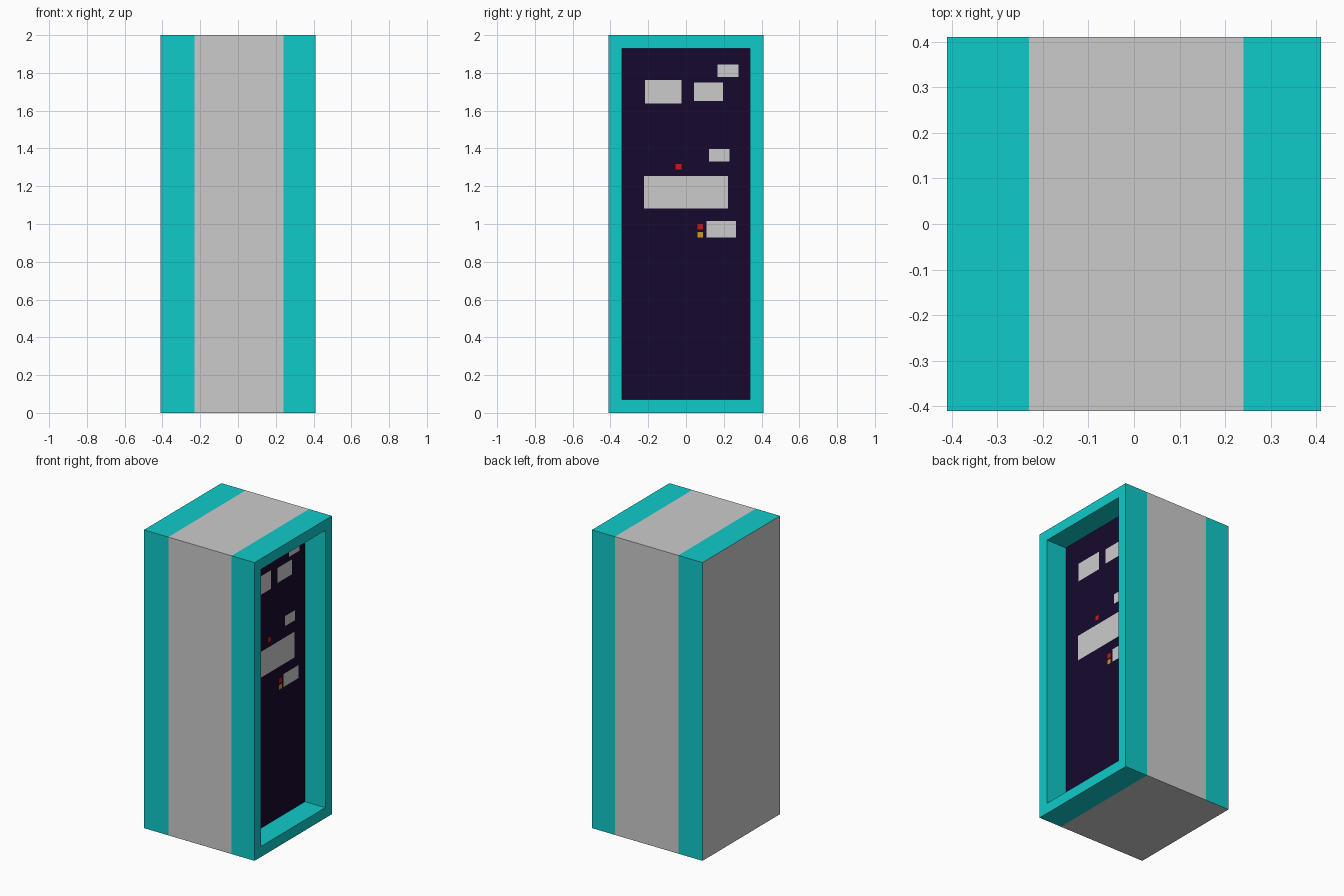
import bpy, bmesh
from mathutils import Vector

if "Cube" in bpy.data.objects:
    bpy.data.objects.remove(bpy.data.objects["Cube"])

W, H = 0.82, 2.0            # cabinet width/depth and height
BORDER, RECESS = 0.10, 0.15  # frame width and recess depth
BACK_X, FRONT_X = -0.23, 0.24  # limits of the grey middle band


def material(name, rgb):
    m = bpy.data.materials.new(name)
    m.diffuse_color = (*rgb, 1)
    m.use_nodes = True
    m.node_tree.nodes["Principled BSDF"].inputs["Base Color"].default_value = m.diffuse_color
    return m


teal = material("teal", (0.005, 0.59, 0.59))
dark = material("dark_panel", (0.008, 0.003, 0.028))
red = material("red", (0.6, 0.008, 0.008))
amber = material("amber", (0.6, 0.35, 0.004))


def add_object(name, bm, mats):
    me = bpy.data.meshes.new(name)
    for m in mats:
        me.materials.append(m)
    bm.to_mesh(me)
    bm.free()
    ob = bpy.data.objects.new(name, me)
    bpy.context.collection.objects.link(ob)
    return ob


# Cabinet: box split into three colour bands, with a recessed +x side
bm = bmesh.new()
bmesh.ops.create_cube(bm, size=1)
bmesh.ops.scale(bm, vec=(W, W, H), verts=bm.verts)
bmesh.ops.translate(bm, vec=(0, 0, H / 2), verts=bm.verts)
for x in (BACK_X, FRONT_X):
    bmesh.ops.bisect_plane(bm, geom=bm.verts[:] + bm.edges[:] + bm.faces[:],
                           plane_co=(x, 0, 0), plane_no=(1, 0, 0))
bm.normal_update()
opening = max(bm.faces, key=lambda f: f.normal.x)
bmesh.ops.inset_region(bm, faces=[opening], thickness=BORDER)
walls = bmesh.ops.extrude_face_region(bm, geom=[opening])
inner = next(g for g in walls["geom"] if isinstance(g, bmesh.types.BMFace))
bmesh.ops.translate(bm, vec=(-RECESS, 0, 0), verts=inner.verts)
if opening.is_valid:
    bmesh.ops.delete(bm, geom=[opening], context="FACES_ONLY")
bmesh.ops.recalc_face_normals(bm, faces=bm.faces)
bm.normal_update()
for f in bm.faces:
    cx = f.calc_center_median().x
    if f is inner:
        f.material_index = 2
    elif cx > FRONT_X or (cx < BACK_X and f.normal.x > -0.5 and f.normal.z > -0.5):
        f.material_index = 1
add_object("cabinet", bm, [None, teal, dark])


# Flat plates and lights on the inner panel
def plate(name, y0, y1, z0, z1, mat=None):
    x = W / 2 - RECESS + 0.002
    bm = bmesh.new()
    bm.faces.new([bm.verts.new(Vector((x, y, z)))
                  for y, z in ((y0, z0), (y1, z0), (y1, z1), (y0, z1))])
    add_object(name, bm, [mat] if mat else [])


plate("upper_left_plate", -0.216, -0.023, 1.638, 1.762)
plate("upper_middle_plate", 0.043, 0.197, 1.65, 1.75)
plate("upper_right_plate", 0.168, 0.279, 1.778, 1.844)
plate("middle_plate", 0.122, 0.231, 1.33, 1.397)
plate("wide_plate", -0.222, 0.223, 1.082, 1.255)
plate("lower_plate", 0.109, 0.265, 0.928, 1.015)
plate("upper_red_light", -0.055, -0.024, 1.288, 1.318, red)
plate("lower_red_light", 0.061, 0.091, 0.97, 1.0, red)
plate("amber_light", 0.061, 0.091, 0.928, 0.958, amber)
